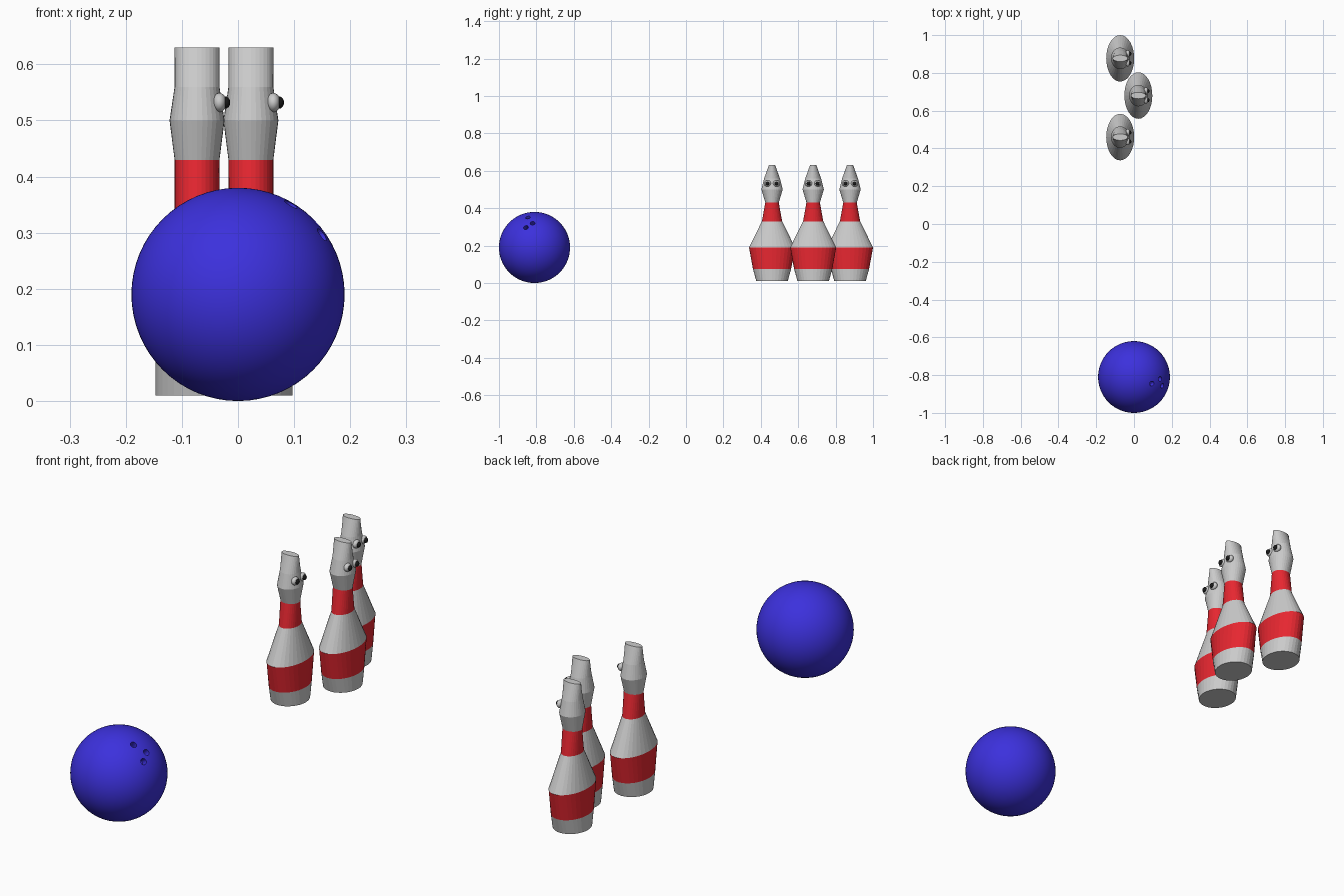
import bpy, bmesh, math
from mathutils import Vector, Matrix

if "Cube" in bpy.data.objects:
    bpy.data.objects.remove(bpy.data.objects["Cube"])


def material(name, rgb):
    m = bpy.data.materials.new(name)
    m.diffuse_color = (*rgb, 1)
    m.use_nodes = True
    m.node_tree.nodes["Principled BSDF"].inputs["Base Color"].default_value = m.diffuse_color
    return m


RED = material("red", (0.8, 0.02, 0.03))
BLUE = material("blue", (0.045, 0.03, 0.72))
WHITE = material("white", (0.9, 0.9, 0.9))
BLACK = material("black", (0.01, 0.01, 0.01))


def make_object(name, bm, mats=(), loc=(0, 0, 0)):
    mesh = bpy.data.meshes.new(name)
    bm.to_mesh(mesh)
    bm.free()
    for m in mats:
        mesh.materials.append(m)
    ob = bpy.data.objects.new(name, mesh)
    ob.location = loc
    bpy.context.collection.objects.link(ob)
    return ob


def smooth(ob):
    bpy.ops.object.select_all(action='DESELECT')
    ob.select_set(True)
    bpy.context.view_layer.objects.active = ob
    bpy.ops.object.shade_smooth_by_angle(angle=math.radians(35))


def sphere(name, loc, radii, mat, u=24, v=16):
    bm = bmesh.new()
    bmesh.ops.create_uvsphere(bm, u_segments=u, v_segments=v, radius=1)
    bmesh.ops.scale(bm, vec=radii, verts=bm.verts)
    ob = make_object(name, bm, [mat], loc)
    smooth(ob)
    return ob


# Ball with three finger holes
ball = sphere("ball", (0, -0.81, 0.19), (0.19, 0.19, 0.19), BLUE, 64, 32)
bm = bmesh.new()
for d in ((0.094, -0.035, 0.160), (0.138, -0.010, 0.130), (0.150, -0.046, 0.107)):
    n = Vector(d).normalized()
    mat = Matrix.Translation(n * 0.19) @ n.to_track_quat('Z', 'Y').to_matrix().to_4x4()
    bmesh.ops.create_cone(bm, cap_ends=True, segments=20, radius1=0.013,
                          radius2=0.013, depth=0.06, matrix=mat)
cutter = make_object("hole_cutter", bm, [BLUE], ball.location)
cutter.hide_render = True
mod = ball.modifiers.new("holes", 'BOOLEAN')
mod.operation = 'DIFFERENCE'
mod.solver = 'EXACT'
mod.object = cutter
bpy.context.view_layer.objects.active = ball
bpy.ops.object.modifier_apply(modifier=mod.name)
bpy.data.objects.remove(cutter)
smooth(ball)

# Pin rings: height, half width in x, half width in y
RINGS = [(0.01, 0.074, 0.084), (0.075, 0.074, 0.102), (0.19, 0.074, 0.123),
         (0.33, 0.040, 0.054), (0.43, 0.040, 0.036), (0.50, 0.049, 0.057),
         (0.56, 0.040, 0.042), (0.63, 0.040, 0.017)]
RED_BANDS = (1, 3)
SIDES = 32


def pin(index, x, y):
    # Body with flat facets and two red bands
    bm = bmesh.new()
    loops = []
    for z, rx, ry in RINGS:
        loops.append([bm.verts.new((rx * math.cos(2 * math.pi * i / SIDES),
                                    ry * math.sin(2 * math.pi * i / SIDES), z))
                      for i in range(SIDES)])
    for k in range(len(loops) - 1):
        a, b = loops[k], loops[k + 1]
        for i in range(SIDES):
            j = (i + 1) % SIDES
            f = bm.faces.new((a[i], a[j], b[j], b[i]))
            f.material_index = 1 if k in RED_BANDS else 0
    bm.faces.new(loops[0][::-1])
    bm.faces.new(loops[-1])
    grey = material("grey", (0.8, 0.8, 0.8)) if index == 1 else bpy.data.materials["grey"]
    make_object(f"pin_{index}", bm, [grey, RED], (x, y, 0))
    # Eyes on the +x side
    for side, s in (("left", -1), ("right", 1)):
        sphere(f"eye_{side}_{index}", (x + 0.040, y + s * 0.024, 0.532),
               (0.0125, 0.019, 0.017), WHITE)
        sphere(f"pupil_{side}_{index}", (x + 0.050, y + s * 0.024, 0.532),
               (0.009, 0.011, 0.011), BLACK)


for n, (x, y) in enumerate([(-0.073, 0.460), (0.023, 0.680), (-0.073, 0.877)], 1):
    pin(n, x, y)
